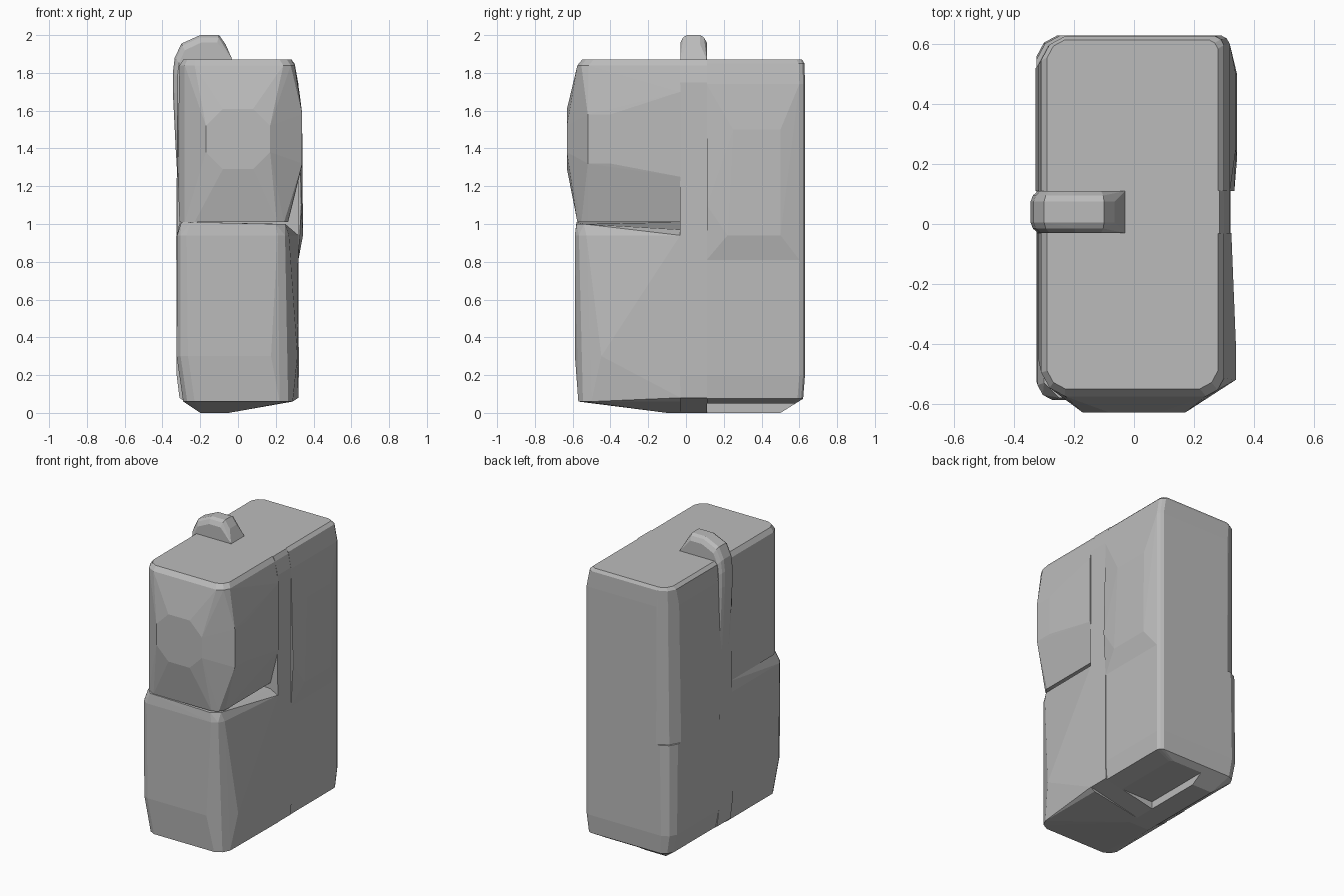
import bpy
import bmesh

cube = bpy.data.objects.get("Cube")
if cube:
    bpy.data.objects.remove(cube)

grey = bpy.data.materials.new("plain grey")
grey.use_nodes = True
tone = (0.5, 0.5, 0.5, 1)
grey.diffuse_color = tone
grey.node_tree.nodes["Principled BSDF"].inputs["Base Color"].default_value = tone

SEAM_FRONT, SEAM_BACK = -0.03, 0.11   # the three slabs along y
TOP = 1.87


def hull(name, points):
    """Convex, flat-faced part wrapped round the given points."""
    bm = bmesh.new()
    for p in points:
        bm.verts.new(p)
    bmesh.ops.remove_doubles(bm, verts=bm.verts, dist=0.001)
    result = bmesh.ops.convex_hull(bm, input=bm.verts)
    loose = {g for g in result["geom_interior"] + result["geom_unused"]
             if isinstance(g, bmesh.types.BMVert)}
    bmesh.ops.delete(bm, geom=list(loose), context="VERTS")
    bmesh.ops.recalc_face_normals(bm, faces=bm.faces)
    mesh = bpy.data.meshes.new(name)
    bm.to_mesh(mesh)
    bm.free()
    mesh.materials.append(grey)
    ob = bpy.data.objects.new(name, mesh)
    bpy.context.scene.collection.objects.link(ob)
    return ob


def end_ring(z, x0, x1, seam, end, c0, c1):
    """Level outline: straight at the seam, cut corners c0 and c1 at the end."""
    s = 1 if end > seam else -1
    pts = [(x0, seam, z), (x1, seam, z)]
    for x, c, d in ((x0, c0, 1), (x1, c1, -1)):
        pts += [(x, end - s * c, z), (x + d * c, end, z),
                (x + d * c * 0.35, end - s * c * 0.35, z)]
    return pts


# Front upper block: bulging face with an octagonal flat, pinched at the waist
f = SEAM_FRONT
pts = end_ring(TOP, -0.29, 0.28, f, -0.55, 0.06, 0.06)
pts += end_ring(1.84, -0.31, 0.3, f, -0.575, 0.08, 0.06)
pts += end_ring(1.01, -0.31, 0.265, f, -0.575, 0.08, 0.06)
for a, b in ((0.08, 0.16), (0.17, 0.07)):
    pts += [(sx * a, -0.63, 1.45 + sz * b) for sx in (-1, 1) for sz in (-1, 1)]
pts += [(0.34, y, z) for y in (-0.4, -0.52) for z in (1.32, 1.58)]
pts += [(0.325, f, 1.25), (0.325, f, 1.7), (-0.32, f, 1.3), (-0.32, -0.45, 1.3)]
hull("front_upper_block", pts)

# Front lower block: sloping ledge on top, wedge underneath
pts = end_ring(0.06, -0.29, 0.29, f, -0.57, 0.06, 0.07)
pts += end_ring(0.3, -0.325, 0.315, f, -0.588, 0.06, 0.14)
pts += end_ring(0.94, -0.322, 0.27, f, -0.588, 0.05, 0.06)
pts += [(-0.31, f, 1.01), (0.265, f, 0.97), (0.32, f, 0.94), (0.32, f, 0.08),
        (-0.3, -0.53, 1.01), (-0.25, -0.58, 1.01), (0.2, -0.58, 1.0), (0.25, -0.54, 1.0)]
pts += [(-0.2, f, 0), (-0.05, f, 0), (-0.2, -0.1, 0), (-0.05, -0.1, 0)]
hull("front_lower_block", pts)

# Centre band, running the full height between the seams
pts = []
for y in (SEAM_FRONT - 0.002, SEAM_BACK + 0.002):
    for z, x0, x1 in ((0, -0.2, -0.05), (0.08, -0.31, 0.318), (0.2, -0.325, 0.322),
                      (1.75, -0.32, 0.318), (1.84, -0.31, 0.3), (TOP, -0.29, 0.285)):
        pts += [(x0, y, z), (x1, y, z)]
hull("centre_band", pts)

# Back upper block: swells above a shallow ledge
b = SEAM_BACK
pts = end_ring(TOP, -0.29, 0.28, b, 0.615, 0.06, 0.03)
pts += end_ring(1.85, -0.31, 0.3, b, 0.627, 0.08, 0.03)
pts += end_ring(1.74, -0.32, 0.32, b, 0.63, 0.1, 0.03)
pts += end_ring(0.81, -0.328, 0.32, b, 0.63, 0.11, 0.03)
pts += [(0.344, 0.22, 0.94), (0.344, 0.5, 0.94), (0.34, 0.25, 1.5), (0.34, 0.5, 1.5),
        (0.335, b, 1.1)]
hull("back_upper_block", pts)

# Back lower block with a wedge-shaped foot
pts = end_ring(0.81, -0.325, 0.32, b, 0.63, 0.08, 0.03)
pts += end_ring(0.2, -0.325, 0.32, b, 0.63, 0.07, 0.03)
pts += end_ring(0.075, -0.3, 0.31, b, 0.62, 0.06, 0.03)
pts += [(x, y, 0) for x in (-0.2, -0.05) for y in (b, 0.5)]
back_lower = hull("back_lower_block", pts)

# Stepped recess under the back block
cutter = hull("recess_cutter", [(x, y, z) for x in (-0.05, 0.4)
                                for y in (0.0, 0.58) for z in (-0.1, 0.05)])
cutter.hide_render = True
cutter.hide_viewport = True
cut = back_lower.modifiers.new("recess", "BOOLEAN")
cut.object = cutter
cut.solver = "EXACT"

# Clip hooked over the top edge and tapering into the side
outline = [(-0.05, 1.9), (-0.065, 1.95), (-0.1, 2.0), (-0.2, 2.0), (-0.3, 1.955),
           (-0.335, 1.88), (-0.345, 1.8), (-0.345, 1.7), (-0.33, 1.4), (-0.315, 1.15)]
pts = [(-0.03, SEAM_FRONT, TOP), (-0.03, SEAM_BACK, TOP)]
for x, z in outline:
    inner_x, inner_z = x + (-0.17 - x) * 0.14, z + (1.6 - z) * 0.1
    pts += [(x, y, z) for y in (0.005, 0.075)]
    pts += [(inner_x, y, inner_z) for y in (SEAM_FRONT, SEAM_BACK)]
    mid_x, mid_z = x + (inner_x - x) * 0.3, z + (inner_z - z) * 0.3
    pts += [(mid_x, y, mid_z) for y in (-0.015, 0.095)]
hull("clip", pts)
